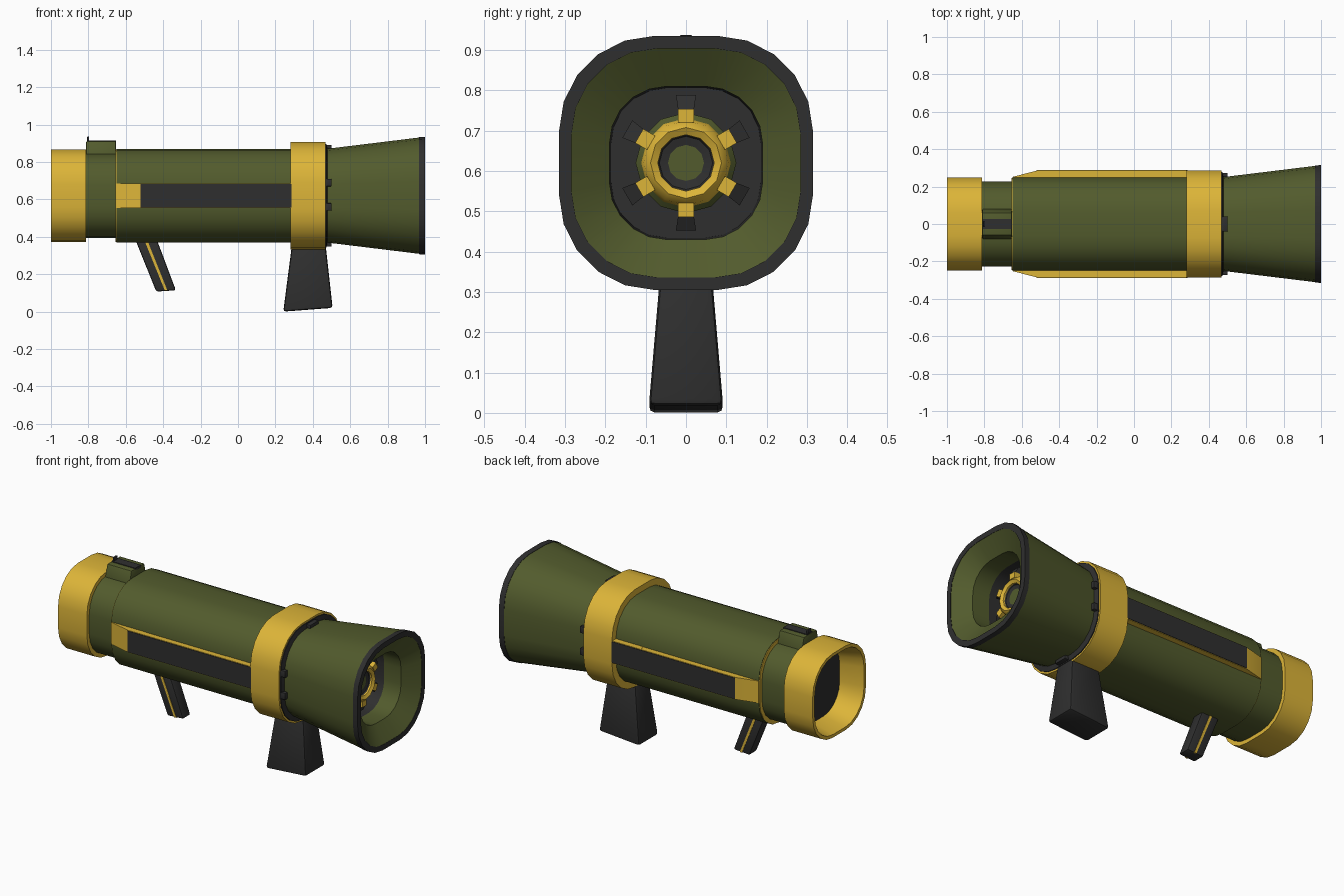
import bpy, bmesh, math
from mathutils import Vector, Matrix

if "Cube" in bpy.data.objects:
    bpy.data.objects.remove(bpy.data.objects["Cube"])

ZC = 0.62  # height of the barrel axis


def material(name, rgb):
    m = bpy.data.materials.new(name)
    m.diffuse_color = (*rgb, 1)
    m.use_nodes = True
    m.node_tree.nodes["Principled BSDF"].inputs["Base Color"].default_value = m.diffuse_color
    return m


GREEN = material("olive", (0.085, 0.105, 0.026))
YELLOW = material("yellow", (0.72, 0.46, 0.04))
DARK = material("charcoal", (0.028, 0.028, 0.028))


def finish(name, bm, mat, angle=35):
    bmesh.ops.recalc_face_normals(bm, faces=bm.faces[:])
    me = bpy.data.meshes.new(name)
    bm.to_mesh(me)
    bm.free()
    ob = bpy.data.objects.new(name, me)
    bpy.context.collection.objects.link(ob)
    me.materials.append(mat)
    bpy.ops.object.select_all(action='DESELECT')
    ob.select_set(True)
    bpy.context.view_layer.objects.active = ob
    bpy.ops.object.shade_smooth_by_angle(angle=math.radians(angle))
    return ob


def rounded_square(half, seg=5, ratio=0.75):
    r, pts = half * ratio, []
    for q in range(4):
        c = math.radians(45 + 90 * q)
        cy = math.copysign(half - r, math.cos(c))
        cz = math.copysign(half - r, math.sin(c))
        for i in range(seg + 1):
            a = math.radians(90 * q + 90 * i / seg)
            pts.append((cy + r * math.cos(a), cz + r * math.sin(a)))
    return pts


def circle(r, n=12):
    return [(r * math.cos(2 * math.pi * i / n), r * math.sin(2 * math.pi * i / n)) for i in range(n)]


def loft(name, profile, mat, ring=False, section=rounded_square):
    """Sweep (x, half size) stations along the barrel; ring joins last to first."""
    bm = bmesh.new()
    loops = [[bm.verts.new((x, y, ZC + z)) for y, z in section(h)] for x, h in profile]
    n = len(loops[0])
    for a, b in list(zip(loops, loops[1:])) + ([(loops[-1], loops[0])] if ring else []):
        for i in range(n):
            bm.faces.new((a[i], a[(i + 1) % n], b[(i + 1) % n], b[i]))
    if not ring:
        bm.faces.new(loops[0])
        bm.faces.new(loops[-1])
    return finish(name, bm, mat)


def hexa(name, bottom, top, mat, bevel=0.0):
    """Solid between two four-point rings."""
    bm = bmesh.new()
    a = [bm.verts.new(p) for p in bottom]
    b = [bm.verts.new(p) for p in top]
    bm.faces.new(a)
    bm.faces.new(b)
    for i in range(4):
        bm.faces.new((a[i], a[(i + 1) % 4], b[(i + 1) % 4], b[i]))
    if bevel:
        bmesh.ops.bevel(bm, geom=bm.edges[:], offset=bevel, segments=2, affect='EDGES', profile=0.5)
    return finish(name, bm, mat)


def quad(x0, x1, y0, y1, z, z1=None):
    z1 = z if z1 is None else z1
    return [(x0, y0, z), (x1, y0, z1), (x1, y1, z1), (x0, y1, z)]


def box(name, x0, x1, y0, y1, z0, z1, mat, bevel=0.0):
    return hexa(name, quad(x0, x1, y0, y1, z0), quad(x0, x1, y0, y1, z1), mat, bevel)


# Barrel sections
loft("main_barrel", [(-0.65, 0.25), (0.48, 0.25)], GREEN)
loft("barrel_back_trim", [(-0.654, 0.247), (-0.64, 0.247)], YELLOW)
loft("rear_neck", [(-0.84, 0.226), (-0.645, 0.226)], GREEN)
loft("rear_ring", [(-1, 0.248), (-0.812, 0.248), (-0.812, 0.2), (-0.86, 0.2), (-1, 0.23)], YELLOW, True)
loft("rear_plate", [(-0.862, 0.205), (-0.835, 0.205)], DARK)
loft("front_ring", [(0.282, 0.287), (0.468, 0.287), (0.468, 0.24), (0.282, 0.24)], YELLOW, True)
loft("front_collar", [(0.45, 0.277), (0.473, 0.277), (0.48, 0.25), (0.45, 0.24)], DARK, True)

# Flared muzzle
loft("muzzle_bell", [(0.47, 0.25), (0.97, 0.311), (0.998, 0.286), (0.93, 0.19), (0.47, 0.19)], GREEN, True)
loft("muzzle_rim", [(0.968, 0.313), (1, 0.315), (1, 0.284), (0.97, 0.295)], DARK, True)
loft("muzzle_liner", [(0.931, 0.192), (0.6, 0.186), (0.6, 0.002), (0.55, 0.002), (0.55, 0.2)], DARK, True)

# Rocket inside the muzzle
loft("rocket_body", [(0.6, 0.125), (0.78, 0.125), (0.805, 0.1)], GREEN, section=circle)
loft("rocket_nose_ring", [(0.79, 0.112), (0.82, 0.105), (0.835, 0.088), (0.825, 0.07), (0.79, 0.068)],
     YELLOW, True, circle)
loft("rocket_nose_cup", [(0.79, 0.072), (0.822, 0.073), (0.81, 0.066), (0.795, 0.002)], DARK, True, circle)
for k in range(6):
    turn = Matrix.Translation((0, 0, ZC)) @ Matrix.Rotation(math.radians(60 * k), 4, 'X')
    arm = box("rocket_arm_%d" % k, 0.76, 0.825, -0.02, 0.02, 0.1, 0.134, YELLOW)
    fin = hexa("rocket_fin_%d" % k, quad(0.65, 0.82, -0.019, 0.019, 0.128),
               quad(0.65, 0.80, -0.025, 0.025, 0.168), DARK)
    arm.data.transform(turn)
    fin.data.transform(turn)

# Side rails with dark inlays
for s, side in ((-1, "front"), (1, "back")):
    def outline(z):
        return [(-0.65, s * 0.24, z), (-0.65, s * 0.252, z), (-0.52, s * 0.285, z), (0.3, s * 0.285, z)]
    hexa("side_rail_" + side, [outline(0.555)[0], *outline(0.555)[1:3], outline(0.555)[3]],
         [*outline(0.685)], YELLOW)
    box("rail_filler_" + side, 0.1, 0.3, *sorted((s * 0.24, s * 0.285)), 0.555, 0.685, YELLOW)
    box("rail_filler_mid_" + side, -0.52, 0.15, *sorted((s * 0.24, s * 0.2845)), 0.556, 0.684, YELLOW)
    box("rail_inlay_" + side, -0.52, 0.285, *sorted((s * 0.28, s * 0.288)), 0.558, 0.682, DARK)

# Rear sight block
hexa("sight_block", quad(-0.812, -0.652, -0.085, 0.085, 0.82), quad(-0.812, -0.652, -0.06, 0.06, 0.912), GREEN, 0.006)
box("sight_strip", -0.808, -0.652, -0.026, 0.026, 0.9, 0.916, DARK)
box("sight_peg", -0.806, -0.796, -0.016, 0.016, 0.91, 0.937, DARK, 0.003)

# Locking wedges in front of the collar
wedge = [(y, z) for y, z in ((0, 0.26), (0, -0.26), (0.262, 0.07), (0.262, -0.06), (-0.262, 0.07), (-0.262, -0.06))]
for i, (y, z) in enumerate(wedge):
    hy, hz = (0.04, 0.012) if y == 0 else (0.012, 0.02)
    box("lock_wedge_%d" % i, 0.46, 0.5, y - hy, y + hy, ZC + z - hz, ZC + z + hz, DARK, 0.004)

# Front grip
hexa("front_grip", quad(0.242, 0.506, -0.092, 0.092, 0.0, 0.02),
     quad(0.29, 0.467, -0.062, 0.062, 0.37), DARK, 0.014)

# Slanted rear handle with a stripe along its sides
hexa("rear_handle", quad(-0.437, -0.332, -0.036, 0.036, 0.107, 0.114),
     quad(-0.551, -0.436, -0.036, 0.036, 0.39), DARK, 0.01)
hexa("handle_stripe", quad(-0.391, -0.377, -0.038, 0.038, 0.112),
     quad(-0.500, -0.484, -0.038, 0.038, 0.38), YELLOW)
